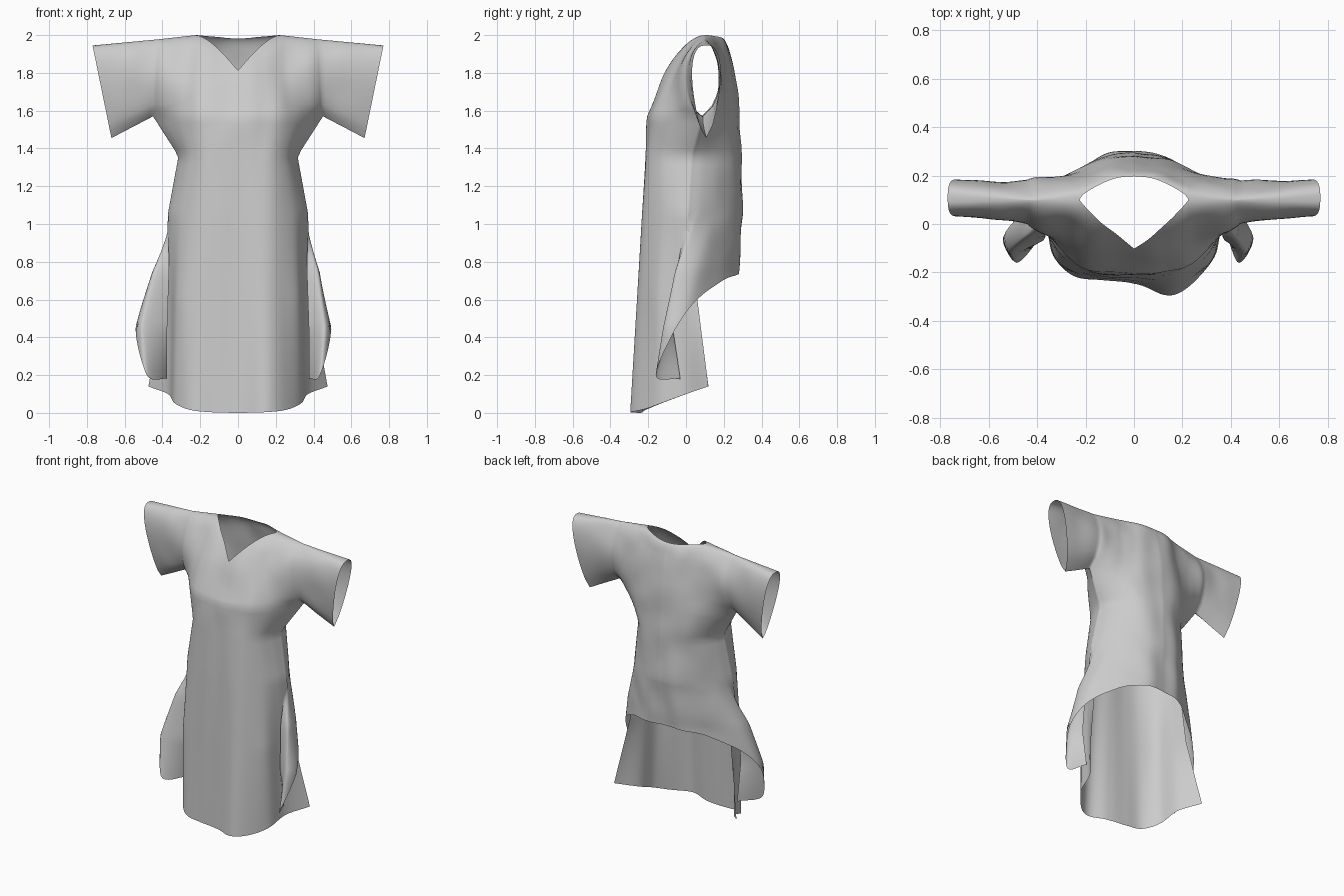
import bpy, bmesh, math
from mathutils import Vector, noise

if "Cube" in bpy.data.objects:
    bpy.data.objects.remove(bpy.data.objects["Cube"])

ARMPIT, SLIT, RIDGE_Y, NECK = 1.57, 1.06, 0.10, 0.225

# half cross-sections (x, y) from the centre line to the side edge, keyed by height
FRONT = [
    (1.57, [(0, -.205), (.11, -.20), (.21, -.18), (.30, -.11), (.38, -.01), (.45, .085)]),
    (1.36, [(0, -.212), (.09, -.212), (.18, -.197), (.25, -.14), (.29, -.06), (.315, .03)]),
    (1.06, [(0, -.22), (.10, -.22), (.20, -.20), (.29, -.14), (.345, -.06), (.37, .01)]),
    (0.60, [(0, -.23), (.12, -.225), (.23, -.205), (.32, -.15), (.355, -.04), (.39, .06)]),
    (0.00, [(0, -.24), (.13, -.232), (.25, -.215), (.335, -.13), (.375, .01), (.50, .135)]),
]
BACK = [
    (1.57, [(0, .285), (.12, .275), (.22, .235), (.32, .18), (.40, .125), (.45, .085)]),
    (1.36, [(0, .295), (.09, .285), (.17, .25), (.24, .18), (.29, .10), (.315, .03)]),
    (1.06, [(0, .30), (.11, .29), (.20, .24), (.28, .16), (.34, .08), (.37, .01)]),
    (0.75, [(0, .275), (.14, .265), (.28, .18), (.41, .06), (.43, -.05), (.365, -.05)]),
    (0.45, [(0, .27), (.15, .26), (.33, .16), (.49, -.01), (.47, -.12), (.375, -.07)]),
    (0.18, [(0, .27), (.15, .26), (.33, .16), (.48, -.05), (.44, -.165), (.375, -.03)]),
]
FRONT_HEM = [(0,), (.003,), (.015,), (.05,), (.10,), (.14,)]
BACK_HEM = [(.74,), (.73,), (.69,), (.55,), (.21,), (.18,)]


def spline(pts, f):
    """Catmull-Rom through evenly spaced points, f in 0..1."""
    n = len(pts) - 1
    i = min(int(f * n), n - 1)
    u = f * n - i
    out = []
    for k in range(len(pts[0])):
        b, c = pts[i][k], pts[i + 1][k]
        a = pts[i - 1][k] if i else 2 * b - c
        d = pts[i + 2][k] if i + 2 <= n else 2 * c - b
        out.append(b + .5 * u * (c - a + u * (2*a - 5*b + 4*c - d + u * (3*(b - c) + d - a))))
    return out


def section(table, f, z):
    for (z1, p1), (z0, p0) in zip(table, table[1:]):
        if z >= z0 or z0 == table[-1][0]:
            k = (z - z0) / (z1 - z0)
            a, b = spline(p0, f), spline(p1, f)
            return [a[j] + (b[j] - a[j]) * k for j in range(2)]


def ridge_z(x):
    return 2.0 - max(0, x - .22) * .11


def smooth(a, b, v):
    t = min(1, max(0, (v - a) / (b - a)))
    return t * t * (3 - 2 * t)


def upper(front, f, t):
    """Chest and shoulder area between the shoulder ridge (t=0) and the armpit (t=1)."""
    d = t ** (2 if front else 5 - 1.5 * smooth(.2, .6, f))
    xs, ys = section(FRONT if front else BACK, f, ARMPIT)
    xr = .43 * f
    puff = .09 * max(0, math.sin(math.pi * d)) ** .6 * smooth(.5 if front else .35, 1, f)
    y = RIDGE_Y + (ys - RIDGE_Y) * t + (-puff if front else puff)
    z = ridge_z(xr) * (1 - d) + ARMPIT * d
    return Vector((xr + (xs - xr) * d, y, z)), d


def neck_start(front, f):
    r = min(1, .43 * f / NECK)
    return .66 * (1 - r) ** .8 if front else .53 * math.sqrt(1 - r * r)


def cuff(front, d):
    w = .076 * max(0, math.sin(math.pi * d ** .58)) ** .6
    return Vector((.77 - .10 * d, .108 + (-w if front else w), 1.945 - .49 * d))


bm = bmesh.new()


def sheet(rows, s):
    vs = [[bm.verts.new((p.x * s, p.y, p.z)) for p in r] for r in rows]
    for a, b in zip(vs, vs[1:]):
        for i in range(len(a) - 1):
            bm.faces.new((a[i], a[i + 1], b[i + 1], b[i]))


COLS, UP = 42, 24
for s in (1, -1):
    for front in (True, False):
        table, hem = (FRONT, FRONT_HEM) if front else (BACK, BACK_HEM)
        # body panel with side slit and hanging corners
        rows = []
        for c in range(COLS + 1):
            f = c / COLS
            t0 = neck_start(front, f)
            col = [upper(front, f, t0 + (1 - t0) * r / UP)[0] for r in range(UP + 1)]
            h = spline(hem, f)[0]
            zs = [ARMPIT + (SLIT - ARMPIT) * r / 14 for r in range(1, 15)]
            zs += [SLIT + (h - SLIT) * r / 24 for r in range(1, 25)]
            for z in zs:
                x, y = section(table, f, z)
                if front:   # off-centre fold towards the hem
                    y -= .065 * math.exp(-((x * s - .15) / .1) ** 2) * max(0, 1 - z / 1.4)
                else:       # left corner hangs a little wider than the right
                    low = smooth(1.0, .45, z) * smooth(.4, .7, f) * smooth(1, .8, f)
                    x += low * (.045 if s < 0 else -.005)
                col.append(Vector((x, y, z)))
            rows.append(col)
        sheet(rows, s)
        # sleeve, from armhole to cuff
        ring = [upper(front, 1, r / UP) for r in range(UP + 1)]
        sheet([[p.lerp(cuff(front, d), k / 12) for p, d in ring] for k in range(13)], s)

bmesh.ops.remove_doubles(bm, verts=bm.verts, dist=.0005)

# soft cloth wrinkles on the upper body and back
for v in bm.verts:
    w = max(smooth(1.3, 1.6, v.co.z), smooth(.05, .2, v.co.y)) * smooth(2.0, 1.9, v.co.z)
    w *= .012 * (1 - smooth(.5, .75, abs(v.co.x)))
    v.co.y += w * noise.noise(Vector((v.co.x * 7, v.co.y * 3, v.co.z * 5)))

bmesh.ops.recalc_face_normals(bm, faces=bm.faces)
mesh = bpy.data.meshes.new("tunic")
bm.to_mesh(mesh)
bm.free()
tunic = bpy.data.objects.new("tunic", mesh)
bpy.context.collection.objects.link(tunic)
bpy.context.view_layer.objects.active = tunic
tunic.select_set(True)
bpy.ops.object.shade_smooth_by_angle(angle=math.radians(60))
